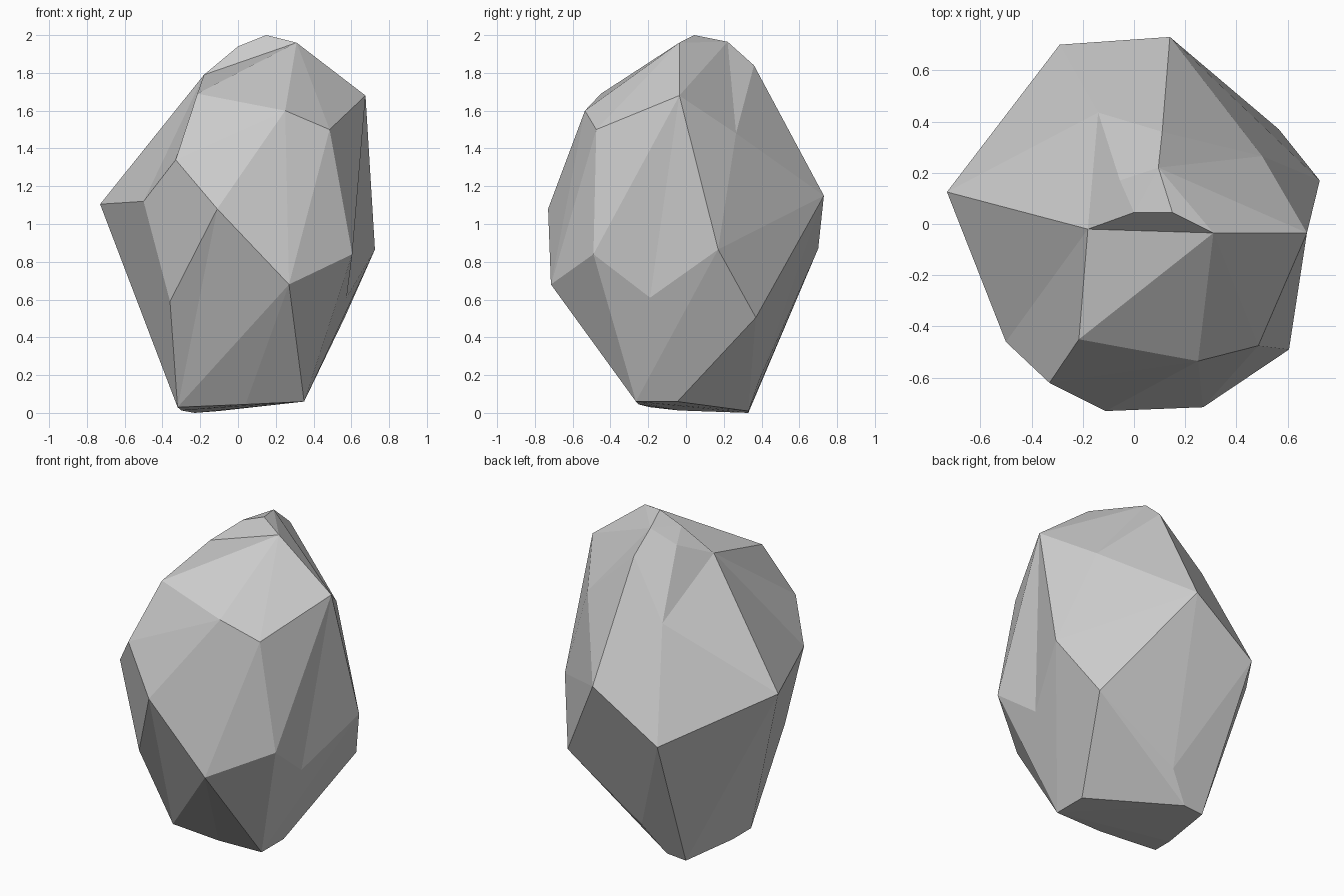
import bpy, bmesh

if "Cube" in bpy.data.objects:
    bpy.data.objects.remove(bpy.data.objects["Cube"])

# Corner points of the faceted boulder, grouped in levels from base to peak
points = {
    # base
    "P": (-.23, .33, 0), "N2": (-.3, -.04, .013), "N": (-.32, -.19, .03), "Q2": (.04, -.25, .045),
    "Q": (.35, -.265, .06), "O": (.35, -.045, .06), "P2": (-.1, .33, .01), "BB": (.035, .39, .18),
    # lower
    "M": (-.36, -.47, .59), "J": (.27, -.715, .68), "S": (.575, -.19, .61), "AA": (.565, .37, .505),
    # girdle
    "A": (-.73, .125, 1.105), "B": (-.5, -.46, 1.12), "K": (-.11, -.73, 1.08),
    "I": (.605, -.49, .84), "R": (.725, .17, .865), "Y": (.14, .73, 1.15), "Z": (-.29, .7, .87),
    # shoulder
    "L": (-.33, -.62, 1.34), "C": (-.215, -.45, 1.69), "F": (.25, -.535, 1.6),
    "G": (.485, -.475, 1.5), "H": (.675, -.035, 1.68), "T": (.5, .265, 1.48), "CC": (-.14, .435, 1.51),
    # crown
    "D": (-.18, -.02, 1.79), "E": (.31, -.035, 1.96), "X": (0, .045, 1.94), "V": (.15, .045, 2),
    "W": (.095, .22, 1.965), "DD": (-.055, .17, 1.88), "U": (.11, .36, 1.84),
}

# Wrap the corners in flat facets
bm = bmesh.new()
vert = {name: bm.verts.new(p) for name, p in points.items()}
bmesh.ops.convex_hull(bm, input=bm.verts)
bmesh.ops.triangulate(bm, faces=bm.faces)


def dent(a, b):
    """Turn a ridge between two facets into a hollow by rotating its edge."""
    edge = bm.edges.get((vert[a], vert[b]))
    if edge and len(edge.link_faces) == 2:
        bmesh.utils.edge_rotate(edge, True)


# Shallow hollows: left shoulder, crown, right side, back and foot
for ridge in ("A C", "A L", "C X", "C V", "H Y", "H U", "I R", "A DD", "J M"):
    dent(*ridge.split())

# Tidy: drop unused corners, merge coplanar triangles
bmesh.ops.delete(bm, geom=[v for v in bm.verts if not v.link_faces], context='VERTS')
bmesh.ops.dissolve_limit(bm, angle_limit=0.05, verts=bm.verts, edges=bm.edges)
bmesh.ops.recalc_face_normals(bm, faces=bm.faces)

mesh = bpy.data.meshes.new("boulder")
bm.to_mesh(mesh)
bm.free()
boulder = bpy.data.objects.new("boulder", mesh)
bpy.context.collection.objects.link(boulder)
